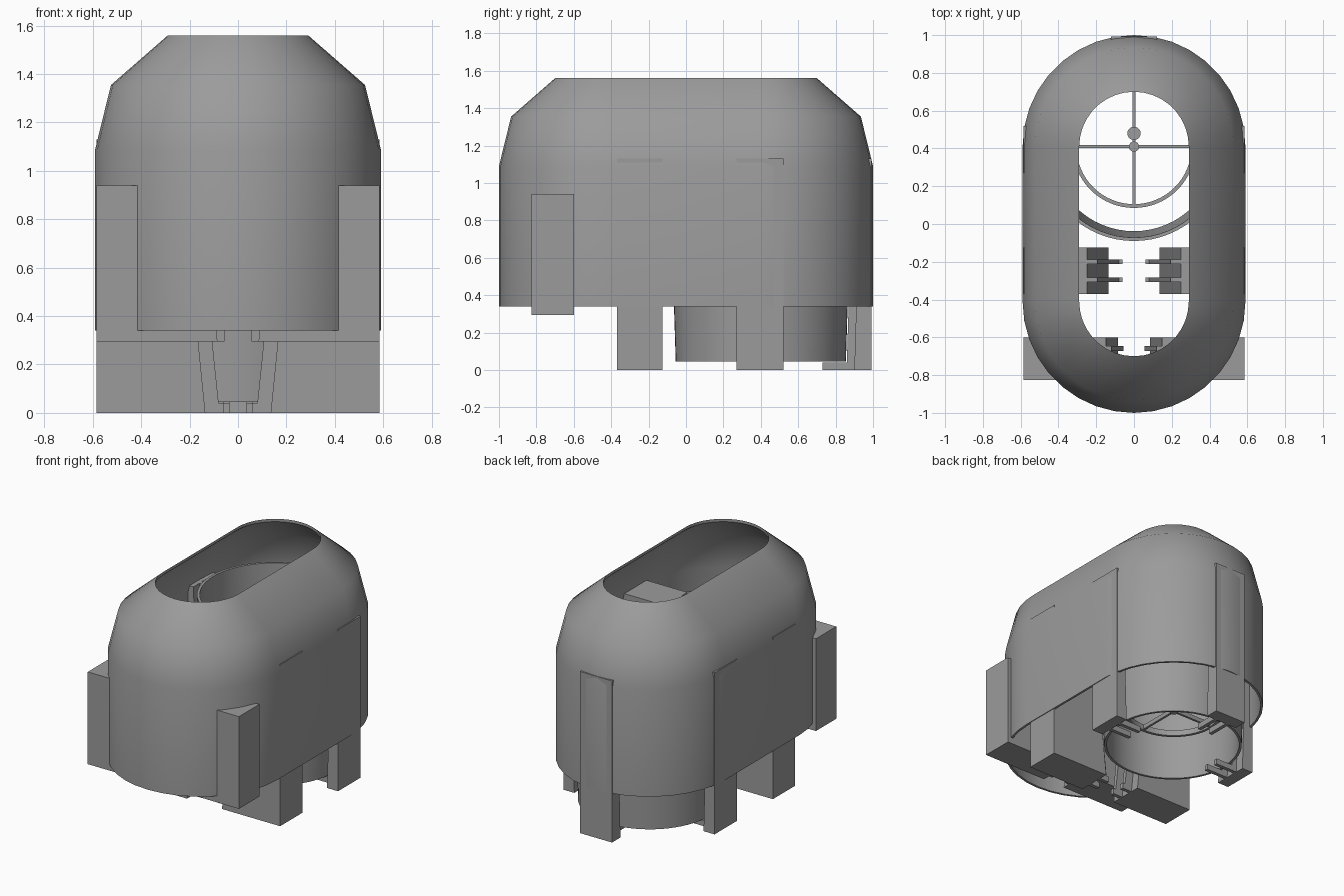
import bpy, bmesh, math

cube = bpy.data.objects.get("Cube")
if cube:
    bpy.data.objects.remove(cube)

grey = bpy.data.materials.new("plain grey")
grey.use_nodes = True
COLOUR = (0.33, 0.33, 0.33, 1)
grey.diffuse_color = COLOUR
grey.node_tree.nodes["Principled BSDF"].inputs["Base Color"].default_value = COLOUR

END = 0.41      # centre of each rounded end


def finish(name, bm, smooth=False):
    bmesh.ops.recalc_face_normals(bm, faces=bm.faces)
    mesh = bpy.data.meshes.new(name)
    bm.to_mesh(mesh)
    bm.free()
    mesh.materials.append(grey)
    obj = bpy.data.objects.new(name, mesh)
    bpy.context.collection.objects.link(obj)
    if smooth:
        bpy.ops.object.select_all(action='DESELECT')
        obj.select_set(True)
        bpy.context.view_layer.objects.active = obj
        bpy.ops.object.shade_smooth_by_angle(angle=math.radians(40))
    return obj


def loft(name, profile, stretch, centre, steps):
    """Sweep a closed (radius, z) profile round a circle or a stadium."""
    bm = bmesh.new()
    rings = []
    for r, z in profile:
        ring = []
        for side in (0, 1):
            shift = -stretch if side else stretch
            for i in range(steps + (1 if stretch else 0)):
                a = math.pi * (side + i / steps)
                ring.append(bm.verts.new((r * math.cos(a), centre + shift + r * math.sin(a), z)))
        rings.append(ring)
    for k, low in enumerate(rings):
        high = rings[(k + 1) % len(rings)]
        for i in range(len(low)):
            j = (i + 1) % len(low)
            bm.faces.new((low[i], low[j], high[j], high[i]))
    return finish(name, bm, True)


def slab(bm, profile, w0, w1, place):
    """Extrude a (distance, z) profile sideways from w0 to w1."""
    a, b = ([bm.verts.new(place(d, w, z)) for d, z in profile] for w in (w0, w1))
    bm.faces.new(a)
    bm.faces.new(b[::-1])
    for i in range(len(a)):
        j = (i + 1) % len(a)
        bm.faces.new((a[i], b[i], b[j], a[j]))


def pillar(name, place, span, heights, inner, outer, lean, tooth, teeth, ledge):
    """Block with a leaning inner end, thin gripping teeth and foot ledges."""
    z0, z1 = heights
    step = z0 + 0.04
    top = inner + lean * (z1 - z0)
    bm = bmesh.new()
    slab(bm, [(inner, z0), (outer, z0), (outer, z1), (top, z1)], *span, place)
    for w in teeth:
        slab(bm, [(ledge, z0), (inner, z0), (top, z1), (top - tooth, z1),
                  (inner - tooth, step), (ledge, step)], w - 0.013, w + 0.013, place)
    finish(name, bm)


# Hollow outer shell
outside = [(0.59, 0.34), (0.59, 1.09), (0.525, 1.355), (0.29, 1.56)]
inside = [(0.29, 1.54), (0.512, 1.345), (0.574, 1.09), (0.574, 0.34)]
loft("outer_shell", outside + inside, END, 0, 18)

# Tapered open bin inside the rear half
loft("bin_wall", [(0.455, 0.045), (0.49, 1.17), (0.472, 1.17), (0.438, 0.045)], 0, 0.4, 32)

# Spoked ring inside the bin
loft("spoke_ring", [(0.325, 0.29), (0.325, 0.33), (0.305, 0.33), (0.305, 0.29)], 0, END, 32)
for name, sx, sy in (("cross_spoke", 0.62, 0.016), ("long_spoke", 0.016, 0.62)):
    bm = bmesh.new()
    bmesh.ops.create_cube(bm, size=1)
    bmesh.ops.scale(bm, vec=(sx, sy, 0.03), verts=bm.verts)
    bmesh.ops.translate(bm, vec=(0, END, 0.31), verts=bm.verts)
    finish(name, bm)
for name, r, y in (("hub", 0.027, END), ("spoke_knob", 0.035, 0.48)):
    bm = bmesh.new()
    bmesh.ops.create_cone(bm, cap_ends=True, segments=20, radius1=r, radius2=r, depth=0.05)
    bmesh.ops.translate(bm, vec=(0, y, 0.315), verts=bm.verts)
    finish(name, bm, True)

# Paired pillars and front brackets on both sides
for label, s in (("left", 1), ("right", -1)):
    def sideways(d, w, z, s=s):
        return (s * d, w, z)
    pillar(label + "_front_bracket", sideways, (-0.825, -0.6), (0.295, 0.94),
           0.085, 0.585, 0.1, 0.03, (-0.66, -0.76), 0.055)
    pillar(label + "_middle_pillar", sideways, (-0.37, -0.125), (0, 1.13),
           0.135, 0.585, 0.1, 0.055, (-0.2, -0.295), 0.06)
    pillar(label + "_rear_pillar", sideways, (0.27, 0.52), (0, 1.13),
           0.5, 0.585, 0.03, 0.04, (0.35, 0.445), 0.33)

# Single pillar at the back
pillar("back_pillar", lambda d, w, z: (w, END + d, z), (-0.123, 0.123), (0, 1.13),
       0.49, 0.583, 0.03, 0.04, (-0.048, 0.048), 0.32)
